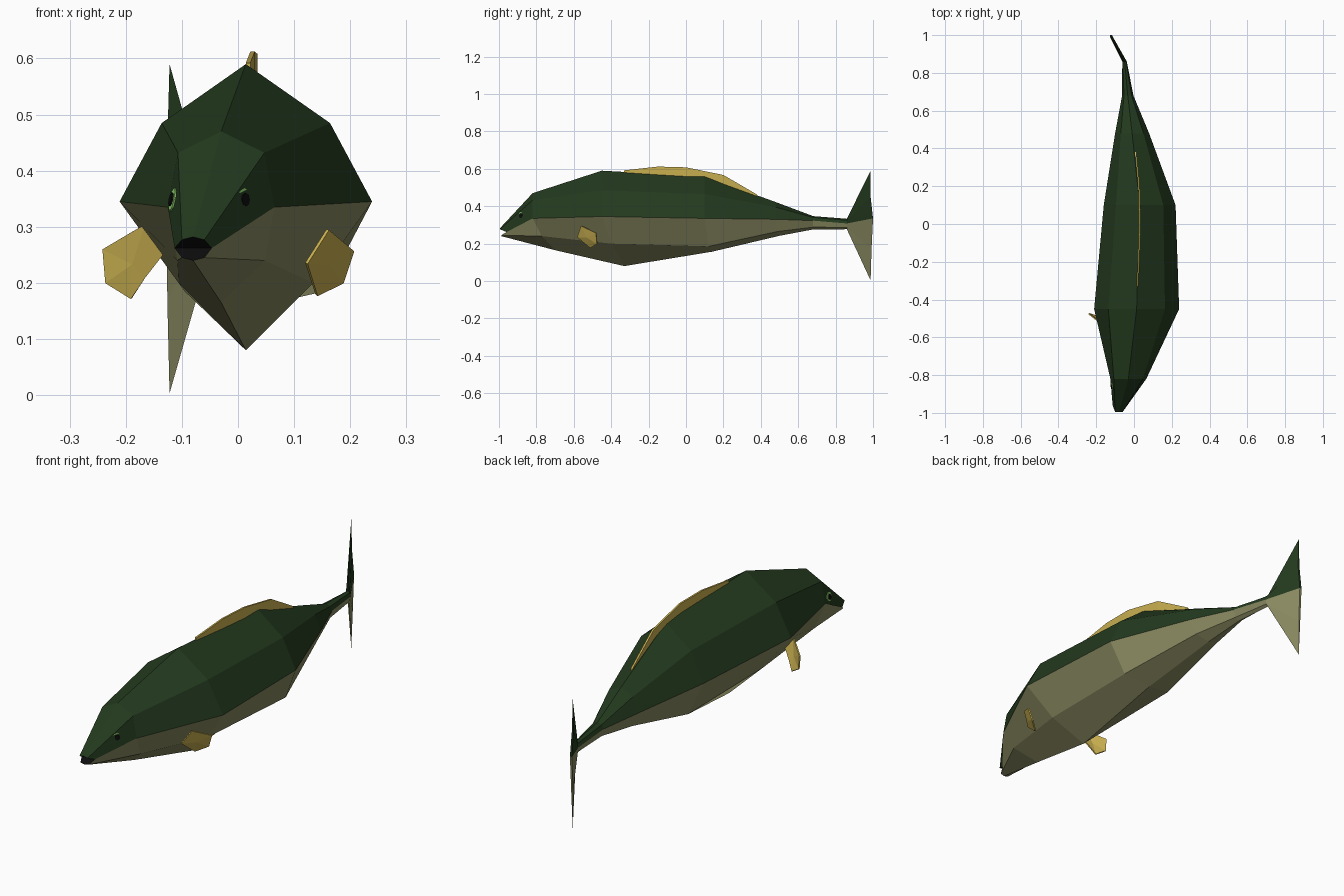
import bpy, bmesh
from mathutils import Vector
from mathutils.bvhtree import BVHTree

if "Cube" in bpy.data.objects:
    bpy.data.objects.remove(bpy.data.objects["Cube"])


def material(name, rgb):
    m = bpy.data.materials.new(name)
    m.diffuse_color = (*rgb, 1)
    m.use_nodes = True
    m.node_tree.nodes["Principled BSDF"].inputs["Base Color"].default_value = m.diffuse_color
    return m


GREEN = material("back_green", (0.017, 0.042, 0.013))
BELLY = material("belly_olive", (0.25, 0.25, 0.12))
GOLD = material("fin_gold", (0.58, 0.43, 0.08))
BLACK = material("black", (0.004, 0.004, 0.004))
LIME = material("eye_lime", (0.32, 0.75, 0.18))


def make(name, verts, faces, mats, slots=None, thick=0):
    me = bpy.data.meshes.new(name)
    me.from_pydata(verts, [], faces)
    for m in mats:
        me.materials.append(m)
    if slots:
        me.polygons.foreach_set("material_index", slots)
    bm = bmesh.new()
    bm.from_mesh(me)
    if not thick and len(faces) > 20:
        bmesh.ops.recalc_face_normals(bm, faces=bm.faces)
    bm.to_mesh(me)
    bm.free()
    ob = bpy.data.objects.new(name, me)
    bpy.context.collection.objects.link(ob)
    if thick:
        mod = ob.modifiers.new("thickness", "SOLIDIFY")
        mod.thickness, mod.offset = thick, 0
    return ob


# Body and tail: eight-sided rings, nose to tail.
# y, centre x, heights and half widths of shoulder/side/lower, y shifts of side/lower/bottom
rings = [
    (-0.995, -0.080, (.282, .277, .262, .245, .240), (.020, .033, .020), (.035, .008, .008)),
    (-0.82, -0.030, (.470, .432, .335, .240, .165), (.077, .095, .078), (0, .05, .12)),
    (-0.45, 0.014, (.590, .485, .345, .200, .080), (.150, .225, .120), (0, .05, .12)),
    (0.10, 0.030, (.560, .465, .335, .185, .157), (.125, .190, .125), (0, .02, .04)),
    (0.48, -0.010, (.422, .395, .330, .265, .242), (.060, .090, .060), (0, .01, .02)),
    (0.68, -0.033, (.347, .340, .323, .288, .276), (.020, .030, .020), (0, 0, 0)),
    (0.86, -0.050, (.333, .325, .308, .287, .277), (.009, .012, .009), (0, 0, 0)),
    (0.987, -0.122, (.590, .450, .335, .170, .003), (.004, .005, .004), (.013, .005, 0)),
]
verts, faces, slots = [], [], []
for y, cx, z, w, d in rings:
    half = [(w[0], y, z[1]), (w[1], y + d[0], z[2]), (w[2], y + d[1], z[3])]
    verts.append((cx, y, z[0]))
    verts += [(cx + a, b, c) for a, b, c in half]
    verts.append((cx, y + d[2], z[4]))
    verts += [(cx - a, b, c) for a, b, c in reversed(half)]
for r in range(len(rings) - 1):
    for k in range(8):
        a, b = r * 8 + k, r * 8 + (k + 1) % 8
        faces.append((a, b, b + 8, a + 8))
        slots.append(0 if k in (0, 1, 6, 7) else 1)
end = 8 * (len(rings) - 1)
for base, top, low in ((0, 2, 2), (end, 0, 1)):
    faces += [[base + i for i in (6, 7, 0, 1, 2)], [base + i for i in (2, 3, 4, 5, 6)]]
    slots += [top, low]
body = make("body_and_tail", verts, faces, [GREEN, BELLY, BLACK], slots)

# Dorsal fin: strip of (x, y, base z, crest z)
strip = [(.018, -.33, .57, .592), (.026, -.15, .56, .612), (.031, 0, .55, .608),
         (.026, .2, .50, .567), (.008, .38, .43, .462)]
verts = [(x, y, z) for x, y, lo, hi in strip for z in (lo, hi)]
make("dorsal_fin", verts, [(2 * i, 2 * i + 2, 2 * i + 3, 2 * i + 1) for i in range(4)],
     [GOLD], thick=0.008)

# Side fins: small bent fans around a centre point
fins = {
    "right_side_fin": [(.160, -.56, .295), (.205, -.48, .257), (.186, -.475, .200),
                       (.140, -.51, .178), (.122, -.58, .235)],
    "left_side_fin": [(-.165, -.535, .305), (-.240, -.475, .260), (-.235, -.475, .200),
                      (-.190, -.49, .172), (-.165, -.505, .210), (-.130, -.525, .255)],
}
for name, pts in fins.items():
    n = len(pts)
    mid = sum((Vector(p) for p in pts), Vector()) / n + Vector((0, -.008, 0))
    make(name, pts + [tuple(mid)], [(i, (i + 1) % n, n) for i in range(n)], [GOLD], thick=0.006)

# Eyes: octagonal discs laid on the head surface
tree = BVHTree.FromPolygons([v.co for v in body.data.vertices],
                            [tuple(p.vertices) for p in body.data.polygons])
for side, sx, y in (("right", 1, -.88), ("left", -1, -.86)):
    hit, nor, _, _ = tree.ray_cast(Vector((sx, y, .348)), Vector((-sx, 0, 0)))
    if nor.x * sx < 0:
        nor = -nor
    for part, rad, lift, mat in (("iris", .021, .004, LIME), ("pupil", .012, .007, BLACK)):
        bm = bmesh.new()
        bmesh.ops.create_cone(bm, cap_ends=True, segments=8, radius1=rad, radius2=rad, depth=.006)
        me = bpy.data.meshes.new(f"{side}_eye_{part}")
        bm.to_mesh(me)
        bm.free()
        me.materials.append(mat)
        ob = bpy.data.objects.new(me.name, me)
        ob.location = hit + nor * (lift - .003)
        ob.rotation_euler = nor.to_track_quat('Z', 'Y').to_euler()
        bpy.context.collection.objects.link(ob)
